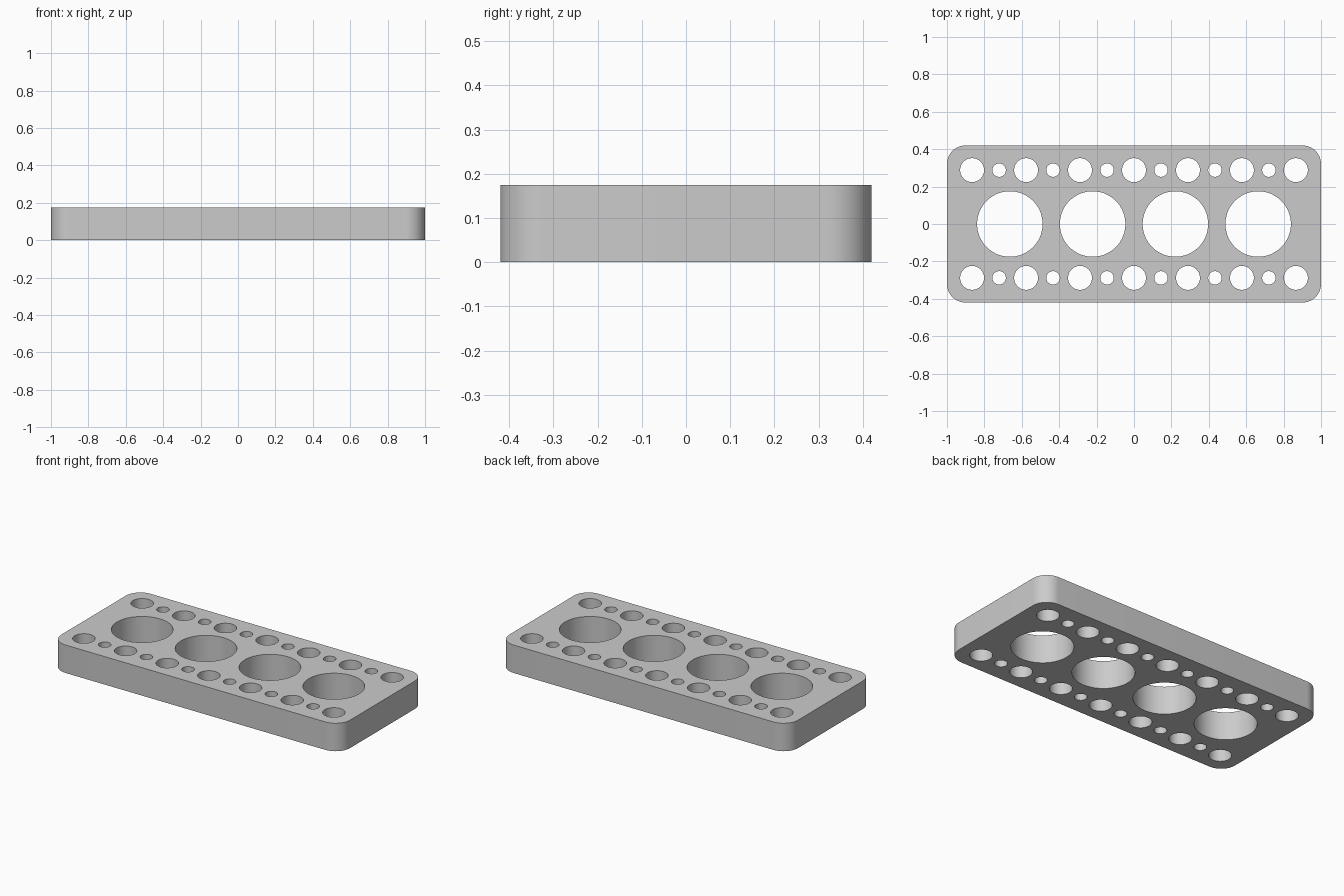
import bpy
import bmesh
from math import cos, sin, pi, radians

cube = bpy.data.objects.get("Cube")
if cube:
    bpy.data.objects.remove(cube, do_unlink=True)

HALF_X, HALF_Y, HEIGHT, CORNER = 1.0, 0.42, 0.175, 0.1
ROW_Y, PITCH = 0.288, 0.2885

grey = bpy.data.materials.new("plain grey")
grey.use_nodes = True
colour = (0.6, 0.6, 0.6, 1)
grey.diffuse_color = colour
grey.node_tree.nodes["Principled BSDF"].inputs["Base Color"].default_value = colour


def arc(cx, cy, r, start, sweep, steps):
    return [(cx + r * cos(start + sweep * i / steps),
             cy + r * sin(start + sweep * i / steps)) for i in range(steps)]


def add_loop(curve, points):
    spline = curve.splines.new('POLY')
    spline.points.add(len(points) - 1)
    for p, (x, y) in zip(spline.points, points):
        p.co = (x, y, 0, 1)
    spline.use_cyclic_u = True


def add_hole(curve, x, y, r, steps=48):
    add_loop(curve, arc(x, y, r, 0, 2 * pi, steps))


curve = bpy.data.curves.new("plate_profile", 'CURVE')
curve.dimensions = '2D'
curve.fill_mode = 'BOTH'
curve.extrude = HEIGHT / 2

# Rounded rectangular outline
outline = []
for k, (sx, sy) in enumerate([(1, 1), (-1, 1), (-1, -1), (1, -1)]):
    cx, cy = sx * (HALF_X - CORNER), sy * (HALF_Y - CORNER)
    outline += arc(cx, cy, CORNER, k * pi / 2, pi / 2, 16)
    end = (k + 1) * pi / 2
    outline.append((cx + CORNER * cos(end), cy + CORNER * sin(end)))
add_loop(curve, outline)

# Four large holes along the middle
for i in range(4):
    add_hole(curve, (i - 1.5) * 0.4425, 0, 0.175, 72)

# Alternating medium and small holes along both long edges
for y in (-ROW_Y, ROW_Y):
    for i in range(13):
        add_hole(curve, (i - 6) * PITCH / 2, y, 0.036 if i % 2 else 0.064)

# Turn the extruded profile into one welded mesh
profile = bpy.data.objects.new("profile", curve)
bpy.context.collection.objects.link(profile)
bpy.context.view_layer.update()
graph = bpy.context.evaluated_depsgraph_get()
mesh = bpy.data.meshes.new_from_object(profile.evaluated_get(graph))
bpy.data.objects.remove(profile, do_unlink=True)

bm = bmesh.new()
bm.from_mesh(mesh)
bmesh.ops.remove_doubles(bm, verts=bm.verts, dist=0.0001)
bmesh.ops.translate(bm, verts=bm.verts, vec=(0, 0, HEIGHT / 2))
bmesh.ops.recalc_face_normals(bm, faces=bm.faces)
bm.to_mesh(mesh)
bm.free()

mesh.name = "perforated_plate"
mesh.materials.clear()
mesh.materials.append(grey)
plate = bpy.data.objects.new("perforated_plate", mesh)
bpy.context.collection.objects.link(plate)
bpy.context.view_layer.objects.active = plate
plate.select_set(True)
bpy.ops.object.shade_smooth_by_angle(angle=radians(30))
